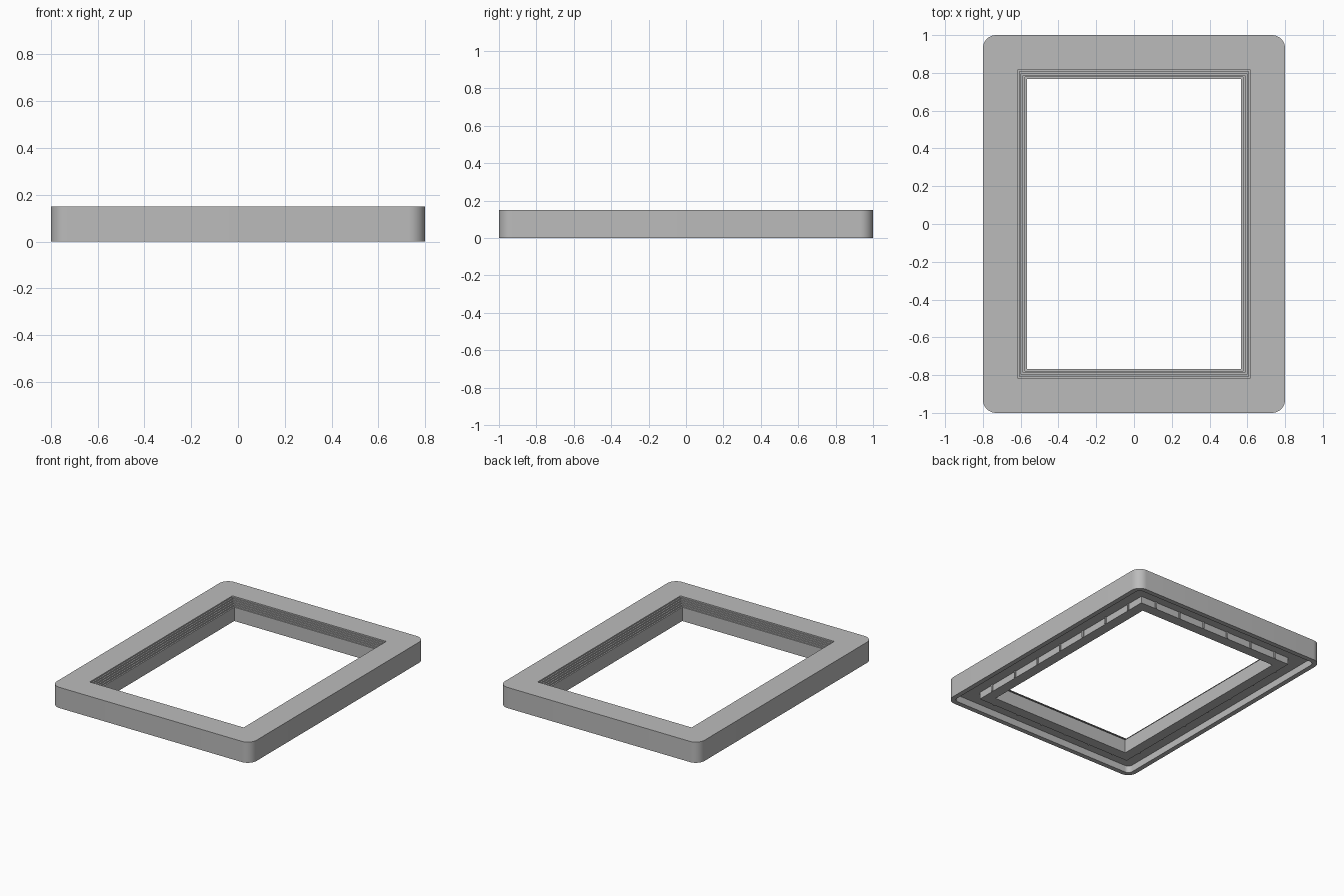
import bpy, bmesh, math

cube = bpy.data.objects.get("Cube")
if cube:
    bpy.data.objects.remove(cube, do_unlink=True)

HALF_X, HALF_Y, HEIGHT = 0.8, 1.0, 0.15
CHANNEL = 0.05          # depth of the groove underneath
LIP, RIDGE, OPEN = 0.035, 0.158, 0.183   # insets from the outer edge
STEPS, STEP = 5, 0.01
SEGS = 10

grey = bpy.data.materials.new("plain grey")
grey.use_nodes = True
colour = (0.5, 0.5, 0.5, 1)
grey.diffuse_color = colour
grey.node_tree.nodes["Principled BSDF"].inputs["Base Color"].default_value = colour


def finish(bm, name):
    bmesh.ops.recalc_face_normals(bm, faces=bm.faces)
    mesh = bpy.data.meshes.new(name)
    bm.to_mesh(mesh)
    bm.free()
    mesh.materials.append(grey)
    obj = bpy.data.objects.new(name, mesh)
    bpy.context.collection.objects.link(obj)
    return obj


def rounded_loop(bm, inset, z, radius):
    """Rectangle of vertices with rounded corners, anticlockwise."""
    loop = []
    for i, (sx, sy) in enumerate([(1, 1), (-1, 1), (-1, -1), (1, -1)]):
        cx = sx * (HALF_X - inset - radius)
        cy = sy * (HALF_Y - inset - radius)
        for k in range(SEGS + 1):
            a = (i + k / SEGS) * math.pi / 2
            loop.append(bm.verts.new((cx + radius * math.cos(a), cy + radius * math.sin(a), z)))
    return loop


# Cross-section of the frame: inset, height, corner radius
section = [(0, 0, 0.07), (0, HEIGHT, 0.07), (OPEN, HEIGHT, 0.006)]
for s in range(STEPS):
    z = HEIGHT - (s + 1) * STEP
    section.append((OPEN + s * STEP, z, 0.006 if s == 0 else 0))
    section.append((OPEN + (s + 1) * STEP, z, 0))
section += [(OPEN + STEPS * STEP, 0, 0), (RIDGE, 0, 0), (RIDGE, CHANNEL, 0),
            (LIP, CHANNEL, 0.035), (LIP, 0, 0.035)]

# Frame body: the section carried round the rectangle
bm = bmesh.new()
loops = [rounded_loop(bm, *p) for p in section]
for a, b in zip(loops, loops[1:] + loops[:1]):
    for i in range(len(a)):
        j = (i + 1) % len(a)
        bm.faces.new((a[i], a[j], b[j], b[i]))
bmesh.ops.remove_doubles(bm, verts=bm.verts, dist=0.0001)
frame = finish(bm, "frame_body")
bpy.context.view_layer.objects.active = frame
frame.select_set(True)
bpy.ops.object.shade_smooth_by_angle(angle=math.radians(30))
frame.select_set(False)

# Small ribs on the outer side of the ridge underneath
bm = bmesh.new()


def rib(x, y, sx, sy):
    made = bmesh.ops.create_cube(bm, size=1)["verts"]
    bmesh.ops.scale(bm, vec=(sx, sy, CHANNEL), verts=made)
    bmesh.ops.translate(bm, vec=(x, y, CHANNEL / 2), verts=made)


for side in (-1, 1):
    for i in range(6):
        rib((i - 2.5) * 0.207, side * (HALF_Y - RIDGE), 0.012, 0.016)
    for i in range(7):
        rib(side * (HALF_X - RIDGE), (i - 3) * 0.236, 0.016, 0.012)
finish(bm, "ridge_ribs")
